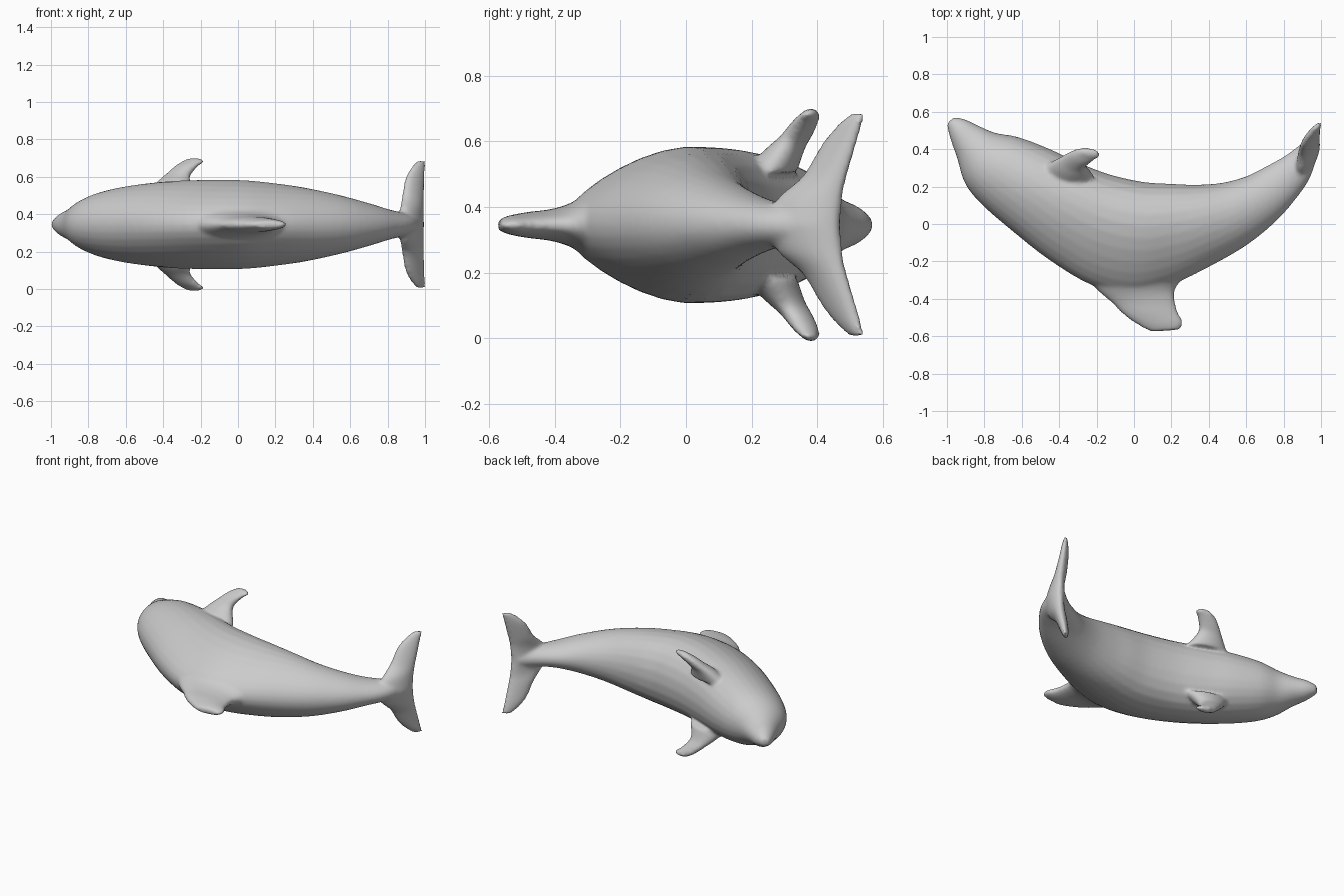
import bpy, bmesh, math
from mathutils import Vector

MID = 0.345  # height of the animal's plane of symmetry
UP = Vector((0, 0, 1))


def smooth_sections(rows, steps=4):
    """Catmull-Rom interpolation of the section rows."""
    out = []
    for i in range(len(rows) - 1):
        a, b = rows[max(i - 1, 0)], rows[i]
        c, d = rows[i + 1], rows[min(i + 2, len(rows) - 1)]
        for s in range(steps):
            t = s / steps
            out.append([0.5 * (2 * q + (r - p) * t + (2 * p - 5 * q + 4 * r - u) * t * t
                               + (3 * q - p - 3 * r + u) * t ** 3)
                        for p, q, r, u in zip(a, b, c, d)])
    return out + [list(rows[-1])]


def loft(name, rows, side=1, across=None, sides=28):
    """Loft ovals; row = lead x, lead y, trail x, trail y, height offset, half thickness.
    An optional seventh value narrows the leading side of the oval."""
    bm = bmesh.new()
    rings = []
    for x0, y0, x1, y1, dz, half, *skew in smooth_sections(rows):
        k_skew = skew[0] if skew else 0
        z = MID + side * dz
        p, q = Vector((x0, y0, z)), Vector((x1, y1, z))
        axis = across or (q - p).cross(UP).normalized()
        ring = []
        for k in range(sides):
            a = 2 * math.pi * k / sides
            w = max(half, 0.004) * math.sin(a) * (1 - k_skew * math.cos(a)) / (1 + 0.16 * k_skew)
            ring.append(bm.verts.new((p + q) / 2 + (p - q) / 2 * math.cos(a) + axis * w))
        rings.append(ring)
    for r0, r1 in zip(rings, rings[1:]):
        for k in range(sides):
            n = (k + 1) % sides
            bm.faces.new((r0[k], r0[n], r1[n], r1[k]))
    bm.faces.new(rings[0][::-1])
    bm.faces.new(rings[-1])
    bmesh.ops.recalc_face_normals(bm, faces=bm.faces)
    me = bpy.data.meshes.new(name)
    bm.to_mesh(me)
    bm.free()
    ob = bpy.data.objects.new(name, me)
    bpy.context.collection.objects.link(ob)
    return ob


# Curved body: back edge, belly edge, half width, narrowing of the back
body = loft("dolphin_body", [
    (-1.002, 0.535, -0.96, 0.573, 0, 0.025, 0),
    (-0.98, 0.45, -0.90, 0.558, 0, 0.06, 0),
    (-0.945, 0.35, -0.83, 0.525, 0, 0.088, 0),
    (-0.905, 0.22, -0.74, 0.487, 0, 0.135, 0.03),
    (-0.82, 0.11, -0.62, 0.465, 0, 0.18, 0.08),
    (-0.66, -0.03, -0.46, 0.405, 0, 0.215, 0.15),
    (-0.45, -0.195, -0.30, 0.33, 0, 0.235, 0.25),
    (-0.22, -0.33, -0.13, 0.265, 0, 0.24, 0.33),
    (0.0, -0.375, 0.05, 0.225, 0, 0.238, 0.35),
    (0.2, -0.325, 0.20, 0.215, 0, 0.222, 0.3),
    (0.4, -0.23, 0.33, 0.21, 0, 0.20, 0.2),
    (0.6, -0.115, 0.47, 0.22, 0, 0.162, 0.1),
    (0.76, 0.015, 0.60, 0.255, 0, 0.12, 0.05),
    (0.87, 0.14, 0.71, 0.31, 0, 0.083, 0),
    (0.935, 0.235, 0.80, 0.36, 0, 0.066, 0),
    (0.97, 0.33, 0.87, 0.41, 0, 0.058, 0),
    (0.99, 0.43, 0.93, 0.46, 0, 0.04, 0)], across=UP)
parts = [body]

# Dorsal fin
parts.append(loft("dorsal_fin", [
    (-0.27, -0.27, 0.30, -0.25, 0, 0.12),
    (-0.19, -0.36, 0.225, -0.34, 0, 0.068),
    (-0.12, -0.42, 0.22, -0.41, 0, 0.048),
    (-0.05, -0.49, 0.235, -0.47, 0, 0.04),
    (0.03, -0.545, 0.262, -0.525, 0, 0.03),
    (0.09, -0.575, 0.245, -0.567, 0, 0.018)], across=UP))

# Mirrored flippers and tail flukes
for side, label in ((1, "upper"), (-1, "lower")):
    parts.append(loft(label + "_flipper", [
        (-0.50, 0.28, -0.21, 0.23, 0.16, 0.08),
        (-0.425, 0.325, -0.255, 0.285, 0.235, 0.057),
        (-0.385, 0.35, -0.25, 0.32, 0.27, 0.048),
        (-0.335, 0.375, -0.21, 0.352, 0.315, 0.04),
        (-0.30, 0.385, -0.18, 0.368, 0.337, 0.03),
        (-0.265, 0.387, -0.20, 0.38, 0.355, 0.014)], side))
    parts.append(loft(label + "_fluke", [
        (0.885, 0.25, 0.975, 0.47, 0.0, 0.05),
        (0.88, 0.28, 0.98, 0.475, 0.08, 0.043),
        (0.885, 0.36, 0.987, 0.487, 0.15, 0.036),
        (0.90, 0.42, 0.994, 0.517, 0.25, 0.027),
        (0.932, 0.47, 0.999, 0.535, 0.31, 0.019),
        (0.96, 0.505, 1.0, 0.546, 0.342, 0.011)], side))

# Fuse the parts into one skin and soften the joints
for ob in parts:
    ob.select_set(True)
bpy.context.view_layer.objects.active = body
bpy.ops.object.join()
remesh = body.modifiers.new("fuse", 'REMESH')
remesh.mode = 'VOXEL'
remesh.voxel_size = 0.011
remesh.use_smooth_shade = True
soften = body.modifiers.new("soften", 'SMOOTH')
soften.factor = 0.5
soften.iterations = 7

# Plain grey skin
grey = bpy.data.materials.new("grey_skin")
grey.diffuse_color = (0.6, 0.6, 0.6, 1)
body.data.materials.append(grey)
